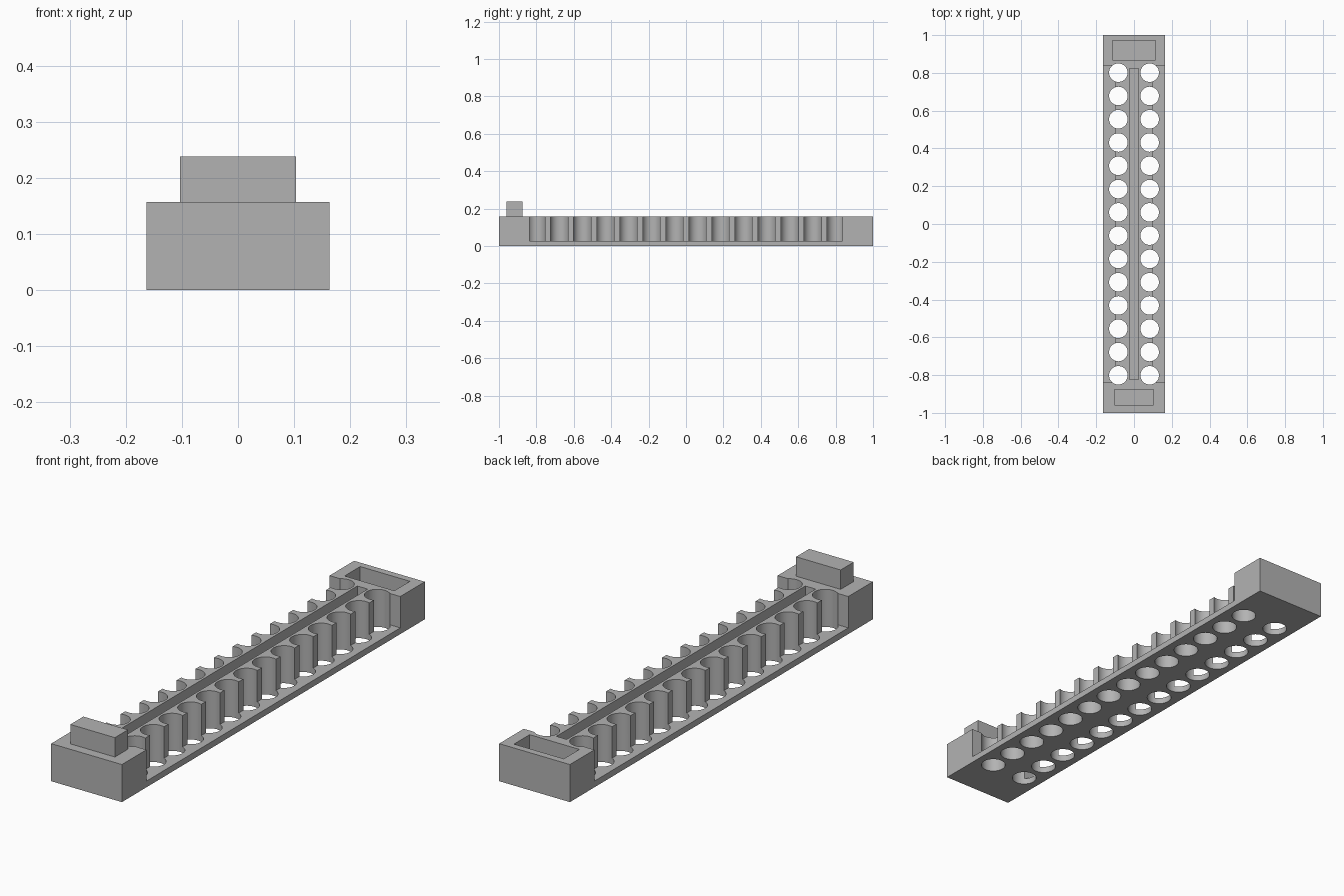
import bpy
import math

cube = bpy.data.objects.get("Cube")
if cube:
    bpy.data.objects.remove(cube, do_unlink=True)

WIDTH, HEIGHT, FLOOR = 0.327, 0.157, 0.026
BLOCK_Y = 0.838                       # inner face of the end blocks
RAIL_X = 0.1                          # half width of the centre rail
HOLES, HOLE_X, HOLE_Y, HOLE_R = 14, 0.083, 0.801, 0.049

grey = bpy.data.materials.new("mid_grey")
grey.use_nodes = True
grey.diffuse_color = (0.45, 0.45, 0.45, 1)
grey.node_tree.nodes["Principled BSDF"].inputs["Base Color"].default_value = grey.diffuse_color


def box(name, x0, x1, y0, y1, z0, z1):
    bpy.ops.mesh.primitive_cube_add(
        size=1, location=((x0 + x1) / 2, (y0 + y1) / 2, (z0 + z1) / 2))
    ob = bpy.context.object
    ob.name = name
    ob.scale = (x1 - x0, y1 - y0, z1 - z0)
    bpy.ops.object.transform_apply(location=True, rotation=False, scale=True)
    ob.data.materials.append(grey)
    return ob


def cut(target, cutters):
    """Join separate, non-overlapping cutters and subtract them."""
    bpy.ops.object.select_all(action="DESELECT")
    for c in cutters:
        c.select_set(True)
    bpy.context.view_layer.objects.active = cutters[0]
    if len(cutters) > 1:
        bpy.ops.object.join()
    cutter = bpy.context.object
    cutter.hide_render = True
    mod = target.modifiers.new("cut", "BOOLEAN")
    mod.operation, mod.solver, mod.object = "DIFFERENCE", "EXACT", cutter
    bpy.ops.object.select_all(action="DESELECT")
    target.select_set(True)
    bpy.context.view_layer.objects.active = target
    bpy.ops.object.modifier_apply(modifier=mod.name)
    bpy.data.objects.remove(cutter, do_unlink=True)


# Solid bar, later cut to base plate, rail and end blocks
body = box("holder_body", -WIDTH / 2, WIDTH / 2, -1, 1, 0, HEIGHT)

# Open sides above the base plate
cut(body, [box("side_cutter", *sorted((s * RAIL_X, s * 0.3)),
               -BLOCK_Y, BLOCK_Y, FLOOR, 0.3) for s in (-1, 1)])

# Two rows of round holes through rail and plate
holes = []
for s in (-1, 1):
    for i in range(HOLES):
        y = -HOLE_Y + 2 * HOLE_Y * i / (HOLES - 1)
        bpy.ops.mesh.primitive_cylinder_add(
            vertices=48, radius=HOLE_R, depth=0.6, location=(s * HOLE_X, y, 0.1))
        bpy.context.object.data.materials.append(grey)
        holes.append(bpy.context.object)
cut(body, holes)

# Long centre slot, and the socket in the back block
cut(body, [box("slot_cutter", -0.024, 0.024, -0.822, 0.822, FLOOR, 0.3),
           box("socket_cutter", -0.115, 0.115, 0.868, 0.971, 0.06, 0.3)])
bpy.ops.object.shade_smooth_by_angle(angle=math.radians(30))

# Raised tab on the front block
box("connector_tab", -0.103, 0.103, -0.96, -0.874, HEIGHT, 0.238)
